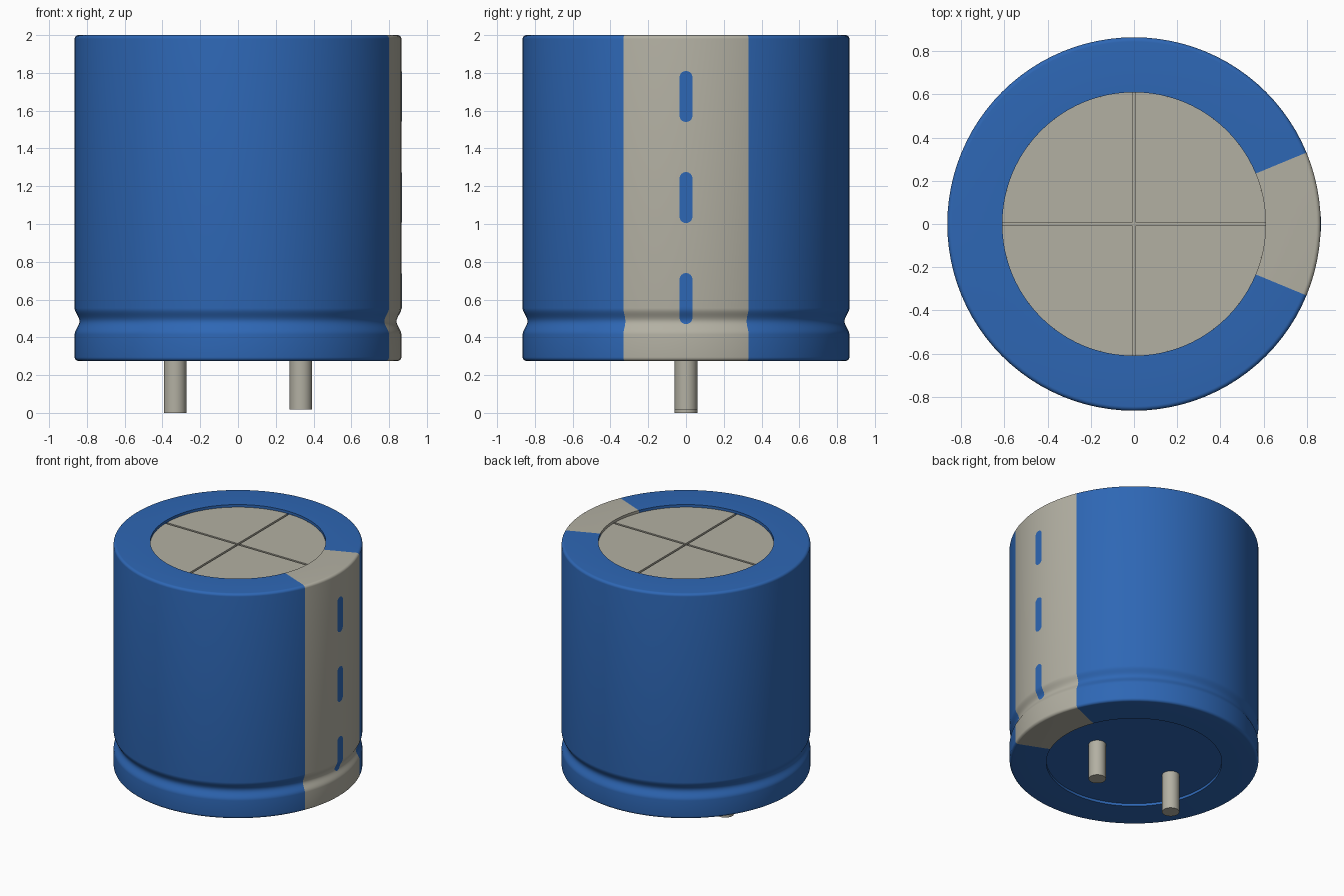
import bpy, bmesh
from math import sin, cos, pi, radians, sqrt, asin

cube = bpy.data.objects.get("Cube")
if cube:
    bpy.data.objects.remove(cube)


def material(name, color):
    m = bpy.data.materials.new(name)
    m.use_nodes = True
    m.diffuse_color = color
    m.node_tree.nodes["Principled BSDF"].inputs["Base Color"].default_value = color
    return m


BLUE = material("sleeve blue", (0.027, 0.135, 0.46, 1))
GREY = material("warm grey", (0.45, 0.435, 0.365, 1))

R, INNER = 0.865, 0.61        # can radius, opening radius
TOP, BOTTOM, RECESS = 2.0, 0.275, 0.02
FILLET = 0.02
GROOVE_Z, GROOVE_HALF, GROOVE_DEPTH = 0.485, 0.07, 0.026
SEGMENTS = 96
STRIPE = radians(22.5)


def radius_at(z):
    """Outer radius of the can, with the crimped groove."""
    t = (z - GROOVE_Z) / GROOVE_HALF
    return R - GROOVE_DEPTH * (0.5 + 0.5 * cos(pi * t)) if abs(t) < 1 else R


def finish(bm, name, mats, smooth=True):
    mesh = bpy.data.meshes.new(name)
    bm.to_mesh(mesh)
    bm.free()
    ob = bpy.data.objects.new(name, mesh)
    bpy.context.collection.objects.link(ob)
    for m in mats:
        mesh.materials.append(m)
    if smooth:
        bpy.ops.object.select_all(action='DESELECT')
        ob.select_set(True)
        bpy.context.view_layer.objects.active = ob
        bpy.ops.object.shade_smooth_by_angle(angle=radians(35))
    return ob


def lathe(name, profile, mats):
    bm = bmesh.new()
    rings = []
    for i in range(SEGMENTS):
        a = 2 * pi * i / SEGMENTS
        rings.append([bm.verts.new((r * cos(a), r * sin(a), z)) for r, z in profile])
    for i, ring in enumerate(rings):
        nxt = rings[(i + 1) % SEGMENTS]
        for j in range(len(profile) - 1):
            bm.faces.new((ring[j], ring[j + 1], nxt[j + 1], nxt[j]))
    # pale stripe on the +x side
    for f in bm.faces:
        c = f.calc_center_median()
        if c.x > 0 and abs(c.y) < c.x * sin(STRIPE) / cos(STRIPE):
            f.material_index = 1
    return finish(bm, name, mats)


def cylinder(name, x, radius, z0, z1, mat, sides):
    bm = bmesh.new()
    bmesh.ops.create_cone(bm, cap_ends=True, segments=sides,
                          radius1=radius, radius2=radius, depth=z1 - z0)
    bmesh.ops.translate(bm, verts=bm.verts, vec=(x, 0, (z0 + z1) / 2))
    return finish(bm, name, [mat])


# Sleeve: lower lip, rounded edge, groove, straight wall, rounded edge, upper lip
corner = [radians(15 * k) for k in range(7)]
profile = [(INNER, BOTTOM + RECESS), (INNER, BOTTOM)]
profile += [(R - FILLET + FILLET * sin(a), BOTTOM + FILLET - FILLET * cos(a)) for a in corner]
for k in range(17):
    z = GROOVE_Z + GROOVE_HALF * (k / 8 - 1)
    profile.append((radius_at(z), z))
profile += [(R - FILLET + FILLET * cos(a), TOP - FILLET + FILLET * sin(a)) for a in corner]
profile += [(INNER, TOP), (INNER, TOP - RECESS)]
lathe("sleeve", profile, [BLUE, GREY])

# Recessed base, and lid floor seen through the vent grooves
cylinder("base_disc", 0, INNER, BOTTOM + RECESS, BOTTOM + 0.06, BLUE, SEGMENTS)
cylinder("lid_floor", 0, INNER, TOP - 0.08, TOP - RECESS - 0.02, GREY, SEGMENTS)

# Four lid quarters separated by the cross-shaped vent
gap = 0.008
start = asin(gap / INNER)
for q in range(4):
    bm = bmesh.new()
    outline = [(gap, gap)]
    for k in range(25):
        a = start + (pi / 2 - 2 * start) * k / 24
        outline.append((INNER * cos(a), INNER * sin(a)))
    turn = q * pi / 2
    face = bm.faces.new([bm.verts.new((x * cos(turn) - y * sin(turn),
                                       x * sin(turn) + y * cos(turn),
                                       TOP - RECESS - 0.02)) for x, y in outline])
    top = bmesh.ops.extrude_face_region(bm, geom=[face])
    verts = [v for v in top["geom"] if isinstance(v, bmesh.types.BMVert)]
    bmesh.ops.translate(bm, verts=verts, vec=(0, 0, 0.02))
    bmesh.ops.recalc_face_normals(bm, faces=bm.faces)
    finish(bm, "lid_quarter_%d" % (q + 1), [GREY], smooth=False)

# Rounded polarity dashes lying on the stripe
HALF_W, HALF_L = 0.034, 0.135
for n, zc in enumerate((0.605, 1.14, 1.675)):
    bm = bmesh.new()
    rows = []
    steps = 40
    for k in range(steps + 1):
        d = -HALF_L * cos(pi * k / steps)
        over = max(0, abs(d) - (HALF_L - HALF_W))
        w = max(0.001, sqrt(max(0, HALF_W ** 2 - over ** 2)))
        r = radius_at(zc + d) + 0.002
        rows.append([bm.verts.new((sqrt(r * r - (w * s) ** 2), w * s, zc + d))
                     for s in (-1, 0, 1)])
    for a, b in zip(rows, rows[1:]):
        for j in range(2):
            bm.faces.new((a[j], a[j + 1], b[j + 1], b[j]))
    finish(bm, "stripe_dash_%d" % (n + 1), [BLUE])

# Terminal pins, the right one slightly longer
cylinder("right_pin", -0.333, 0.06, 0, BOTTOM + 0.05, GREY, 32)
cylinder("left_pin", 0.333, 0.06, 0.018, BOTTOM + 0.05, GREY, 32)
